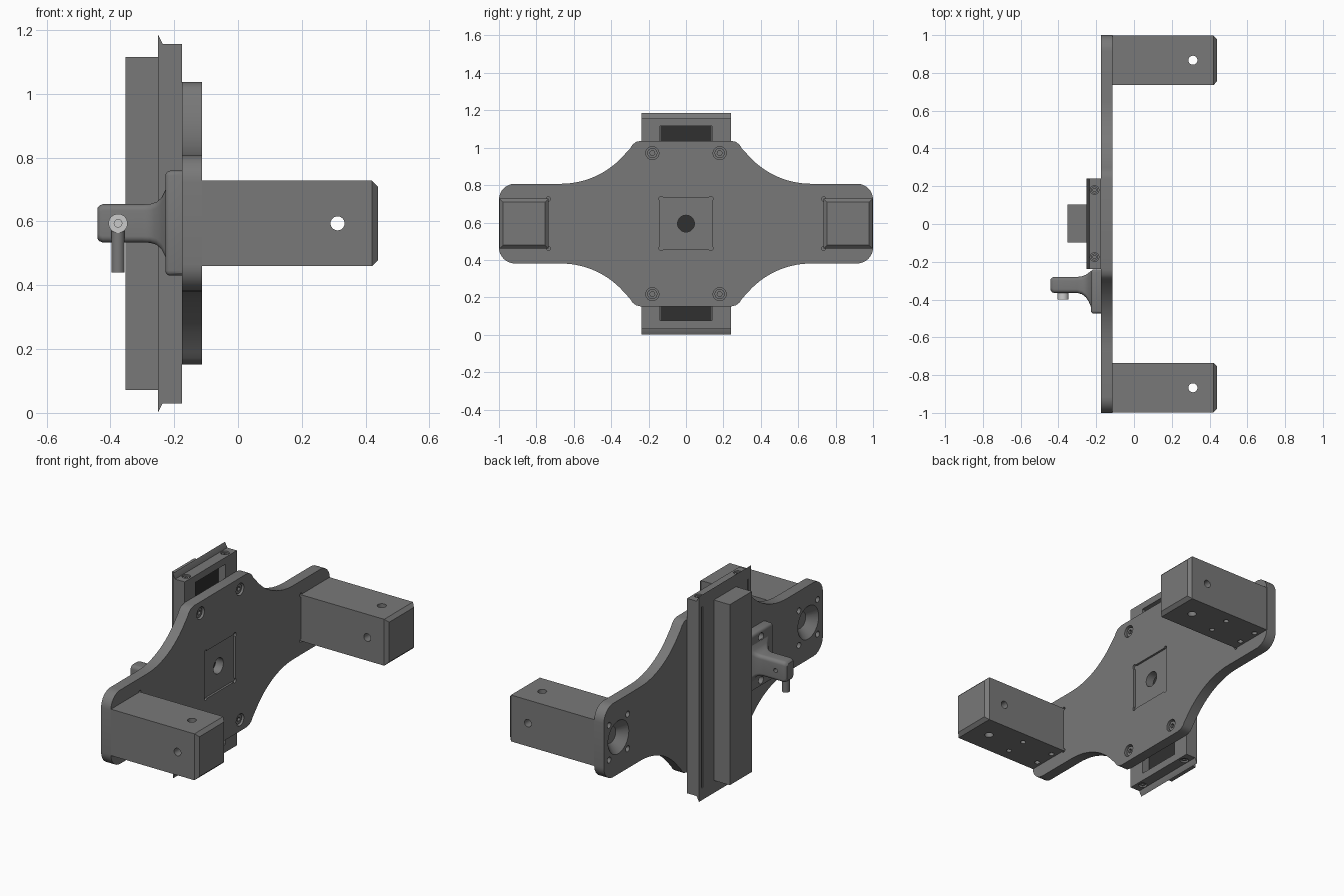
import bpy, bmesh, math
from mathutils import Matrix

if "Cube" in bpy.data.objects:
    bpy.data.objects.remove(bpy.data.objects["Cube"])

ZC = 0.594  # mid height of the mechanism


def material(name, v):
    m = bpy.data.materials.new(name)
    m.diffuse_color = (v, v, v, 1)
    m.use_nodes = True
    m.node_tree.nodes["Principled BSDF"].inputs["Base Color"].default_value = m.diffuse_color
    return m


DARK, BLACK, STEEL = material('dark_grey', 0.19), material('black', 0.03), material('steel', 0.75)


def finish(bm, name, mat=None):
    bmesh.ops.recalc_face_normals(bm, faces=bm.faces)
    me = bpy.data.meshes.new(name)
    bm.to_mesh(me)
    bm.free()
    me.materials.append(mat or DARK)
    ob = bpy.data.objects.new(name, me)
    bpy.context.collection.objects.link(ob)
    return ob


def box(name, x, y, z, bevel=0.0, pick=None, seg=1, mat=None):
    bm = bmesh.new()
    bmesh.ops.create_cube(bm, size=1)
    for v in bm.verts:
        v.co = [a[0] + (c + 0.5) * (a[1] - a[0]) for a, c in zip((x, y, z), v.co)]
    if bevel:
        edges = [e for e in bm.edges if pick(e)]
        bmesh.ops.bevel(bm, geom=edges, offset=bevel, segments=seg, profile=0.5, affect='EDGES')
    return finish(bm, name, mat)


def cyl(name, axis, centre, length, r, r2=None, n=32, mat=None):
    bm = bmesh.new()
    bmesh.ops.create_cone(bm, cap_ends=True, segments=n, radius1=r,
                          radius2=r if r2 is None else r2, depth=length)
    rot = {'X': Matrix.Rotation(math.pi / 2, 4, 'Y'),
           'Y': Matrix.Rotation(-math.pi / 2, 4, 'X'), 'Z': Matrix()}[axis]
    bmesh.ops.transform(bm, matrix=Matrix.Translation(centre) @ rot, verts=bm.verts)
    return finish(bm, name, mat)


def prism(name, pts, axis, a, b):
    """Extrude a closed profile: (y, z) along X, or (x, z) along Y."""
    bm = bmesh.new()
    put = (lambda p, t: (t, p[0], p[1])) if axis == 'X' else (lambda p, t: (p[0], t, p[1]))
    face = bm.faces.new([bm.verts.new(put(p, a)) for p in pts])
    ext = bmesh.ops.extrude_face_region(bm, geom=[face])
    d = (b - a, 0, 0) if axis == 'X' else (0, b - a, 0)
    bmesh.ops.translate(bm, vec=d, verts=[g for g in ext['geom'] if isinstance(g, bmesh.types.BMVert)])
    return finish(bm, name)


def cut(ob, *cutters):
    for c in cutters:
        c.hide_render = True
        m = ob.modifiers.new('cut', 'BOOLEAN')
        m.operation, m.solver, m.object = 'DIFFERENCE', 'EXACT', c
        m.material_mode = 'INDEX'
        bpy.context.view_layer.objects.active = ob
        bpy.ops.object.modifier_apply(modifier=m.name)
        bpy.data.objects.remove(c)


def arc(cy, cz, r, a0, a1, n):
    return [(cy + r * math.cos(math.radians(a0 + (a1 - a0) * i / n)),
             cz + r * math.sin(math.radians(a0 + (a1 - a0) * i / n))) for i in range(n + 1)]


def rounded_rect(y0, y1, z0, z1, r, n=6):
    return (arc(y1 - r, z1 - r, r, 0, 90, n) + arc(y0 + r, z1 - r, r, 90, 180, n)
            + arc(y0 + r, z0 + r, r, 180, 270, n) + arc(y1 - r, z0 + r, r, 270, 360, n))


# Mounting plate: one quadrant of the outline, mirrored to four
quad = arc(0.915, 0.128, 0.085, 0, 90, 8) + arc(0.67, 0.213 + 0.45, 0.45, 270, 222, 14)
quad += [(0.298, 0.403), (0.285, 0.423), (0.267, 0.437), (0.24, 0.443)]
outline = (quad + [(-y, z) for y, z in reversed(quad)]
           + [(-y, -z) for y, z in quad] + [(y, -z) for y, z in reversed(quad)])
plate = prism('mounting_plate', [(y, z + ZC) for y, z in outline], 'X', -0.175, -0.113)

# Centre recess with corner reliefs, and centre hole
cut(plate, box('recess', (-0.125, -0.1), (-0.138, 0.138), (ZC - 0.138, ZC + 0.138)))
for sy in (-1, 1):
    for sz in (-1, 1):
        cut(plate, cyl('relief', 'X', (-0.11, sy * 0.132, ZC + sz * 0.132), 0.03, 0.013, n=16))
cut(plate, cyl('bore', 'X', (-0.15, 0, ZC), 0.2, 0.045))

# Plate screws in counterbores
for sy in (-1, 1):
    for sz in (-1, 1):
        y, z = sy * 0.18, ZC + sz * 0.377
        cut(plate, cyl('counterbore', 'X', (-0.12, y, z), 0.05, 0.035))
        head = cyl('plate_screw', 'X', (-0.137, y, z), 0.03, 0.027)
        cut(head, cyl('socket', 'X', (-0.12, y, z), 0.03, 0.014, n=6))

# Countersinks, mounting holes and pocket reliefs at each arm block
for sy in (-1, 1):
    cy = sy * 0.867
    cut(plate, cyl('countersink', 'X', (-0.15, cy, ZC), 0.054, 0.097, 0.045))
    for dz in (-1, 1):
        cut(plate, cyl('relief', 'X', (-0.11, sy * 0.736, ZC + dz * 0.132), 0.03, 0.011, n=16))
        for dy in (-0.085, 0.085):
            cut(plate, cyl('hole', 'X', (-0.16, cy + dy, ZC + dz * 0.1), 0.06, 0.017, n=20))

# Arm blocks with chamfered ends and cross holes
for side, sy in (('left', 1), ('right', -1)):
    ys = sorted((sy * 0.735, sy * 0.998))
    arm = box(side + '_arm_block', (-0.125, 0.439), ys, (ZC - 0.134, ZC + 0.134), 0.019,
              lambda e: all(v.co.x > 0.4 for v in e.verts))
    cy = sy * 0.867
    cut(arm, cyl('side_hole', 'Y', (0.312, cy, ZC), 0.5, 0.022, n=24),
        cyl('top_hole', 'Z', (0.312, cy, ZC), 0.5, 0.024, n=24))
    for x in (0.118, -0.085):
        for dy in (-0.06, 0.06):
            cut(arm, cyl('hole', 'Z', (x, cy + dy, 0.46), 0.12, 0.015, n=16))

# Slide carriage: hollow body with a dark belt inside
body = box('carriage_body', (-0.236, -0.175), (-0.237, 0.24), (0.03, 1.156))
cut(body, box('window', (-0.225, -0.1), (-0.138, 0.138), (0.075, 1.116)))
box('inner_belt', (-0.23, -0.222), (-0.137, 0.137), (0.076, 1.115), mat=BLACK)

# End cap screws
for z, s in ((0.03, -1), (1.156, 1)):
    for y in (-0.175, 0.18):
        cut(body, cyl('counterbore', 'Z', (-0.209, y, z), 0.04, 0.023))
        screw = cyl('end_cap_screw', 'Z', (-0.209, y, z - s * 0.016), 0.02, 0.018)
        cut(screw, cyl('socket', 'Z', (-0.209, y, z - s * 0.004), 0.02, 0.009, n=6))

# Wiper plate with pointed ends, and the rail block behind it
wiper = prism('wiper_plate', [(-0.251, 0.0), (-0.235, 0.032), (-0.235, 1.154), (-0.251, 1.186)],
              'Y', -0.237, 0.24)
for y in (-0.207, 0.21):
    cut(wiper, box('groove', (-0.27, -0.246), (y - 0.005, y + 0.005), (0.07, 1.116)))
box('rail_block', (-0.353, -0.25), (-0.098, 0.104), (0.072, 1.115))

# Bracket: rounded foot and a flared arm lofted through sections
foot = box('bracket_foot', (-0.228, -0.175), (-0.475, -0.24), (0.43, 0.759), 0.016,
           lambda e: any(v.co.x < -0.2 for v in e.verts), 3)
for z in (0.47, 0.72):
    cut(foot, cyl('hole', 'X', (-0.22, -0.36, z), 0.05, 0.022, n=20))
# each section: x, y range, half height
sections = [(-0.441, -0.352, -0.292, 0.048), (-0.434, -0.361, -0.284, 0.056),
            (-0.424, -0.365, -0.28, 0.06), (-0.30, -0.365, -0.28, 0.06),
            (-0.275, -0.372, -0.277, 0.061), (-0.255, -0.388, -0.269, 0.067),
            (-0.24, -0.410, -0.258, 0.08), (-0.225, -0.445, -0.247, 0.11)]
bm = bmesh.new()
rings = [[bm.verts.new((x, y, z)) for y, z in rounded_rect(a, b, ZC - h, ZC + h, 0.02)]
         for x, a, b, h in sections]
for r0, r1 in zip(rings, rings[1:]):
    for i in range(len(r0)):
        j = (i + 1) % len(r0)
        bm.faces.new((r0[i], r0[j], r1[j], r1[i]))
bm.faces.new(rings[0])
bm.faces.new(rings[-1])
bmesh.ops.remove_doubles(bm, verts=bm.verts, dist=1e-5)
bracket = finish(bm, 'bracket_arm')
cut(bracket, cyl('hole', 'Y', (-0.376, -0.28, ZC), 0.06, 0.012, n=20))

# Pin collar and hanging rod
collar = cyl('pin_collar', 'Y', (-0.376, -0.382, ZC), 0.036, 0.03, mat=STEEL)
cut(collar, cyl('hole', 'Y', (-0.376, -0.4, ZC), 0.03, 0.012, n=20))
cyl('hanging_rod', 'Z', (-0.376, -0.375, 0.507), 0.135, 0.021, n=24)

bpy.ops.object.select_all(action='SELECT')
bpy.ops.object.shade_smooth_by_angle(angle=math.radians(30))
